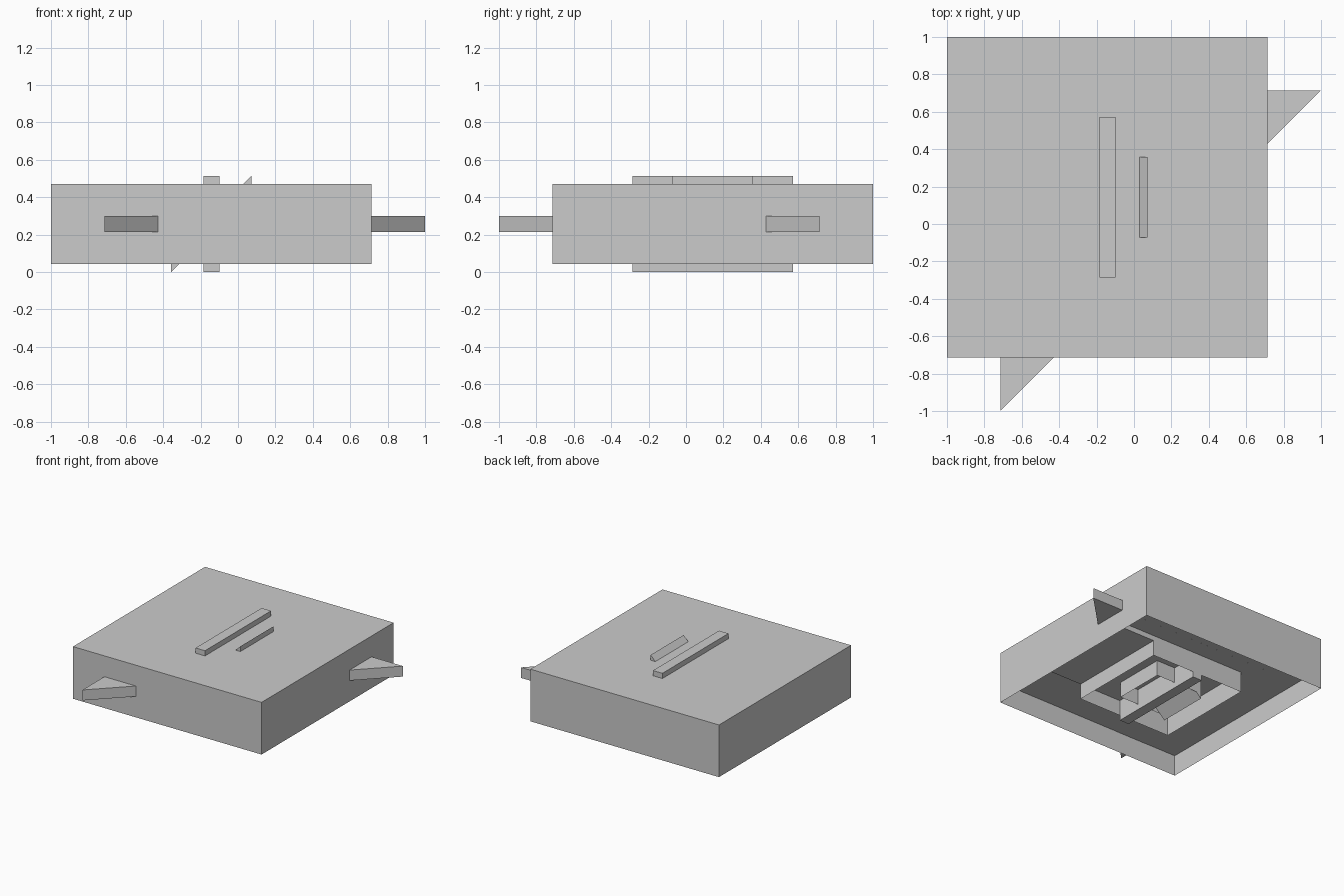
import bpy, bmesh
from mathutils import Vector

if "Cube" in bpy.data.objects:
    bpy.data.objects.remove(bpy.data.objects["Cube"])

U = 12 / 7                                   # side of the outer box
C = Vector((-1 + U / 2, 1 - U / 2, 0.15 * U))  # shared centre


def finish(name, bm):
    bmesh.ops.recalc_face_normals(bm, faces=bm.faces)
    me = bpy.data.meshes.new(name)
    bm.to_mesh(me)
    bm.free()
    ob = bpy.data.objects.new(name, me)
    bpy.context.collection.objects.link(ob)
    ob.location = C
    return ob


def prism(name, profile, depth, to_xyz, bottom=True, top=True):
    """Extrude a profile symmetrically; sizes are fractions of U."""
    bm = bmesh.new()
    lo, hi = ([bm.verts.new(Vector(to_xyz(a, b, s * depth / 2)) * U)
               for a, b in profile] for s in (-1, 1))
    n = len(profile)
    for i in range(n):
        j = (i + 1) % n
        bm.faces.new((lo[i], lo[j], hi[j], hi[i]))
    if bottom:
        bm.faces.new(lo[::-1])
    if top:
        bm.faces.new(hi)
    return finish(name, bm)


def rect(x0, x1, y0, y1):
    return [(x0, y0), (x1, y0), (x1, y1), (x0, y1)]


def square(s):
    return rect(-s / 2, s / 2, -s / 2, s / 2)


def up(a, b, d):
    return (a, b, d)


def along_y(a, b, d):
    return (a, d, b)


# Outer shell, open underneath
prism("outer_shell", square(1), 0.25, up, bottom=False)

# Nested square walls inside the shell
for name, size in (("middle_wall", 0.5), ("inner_wall", 0.25)):
    prism(name, square(size), 0.249, up, bottom=False, top=False)

# Horizontal plates inside the shell
prism("middle_plate", square(0.999), 0.05, up)
prism("side_plate", rect(0, 0.499, -0.25, 0.25), 0.1, up)

# Triangular plate whose two tips come out of the sides
t = 1 / 3
prism("triangle_plate", [(-t, -2 * t), (2 * t, t), (-t, t)], 0.0502, up)

# Upright bar poking out of top and bottom
prism("upright_bar", rect(-0.025, 0.025, -0.25, 0.25), 0.3, up)

# Slanted slab whose two edges poke out of top and bottom
prism("slanted_slab", [(-0.125, -0.15), (0.125, 0.1), (0.125, 0.15), (-0.125, -0.1)],
      0.25, along_y)
